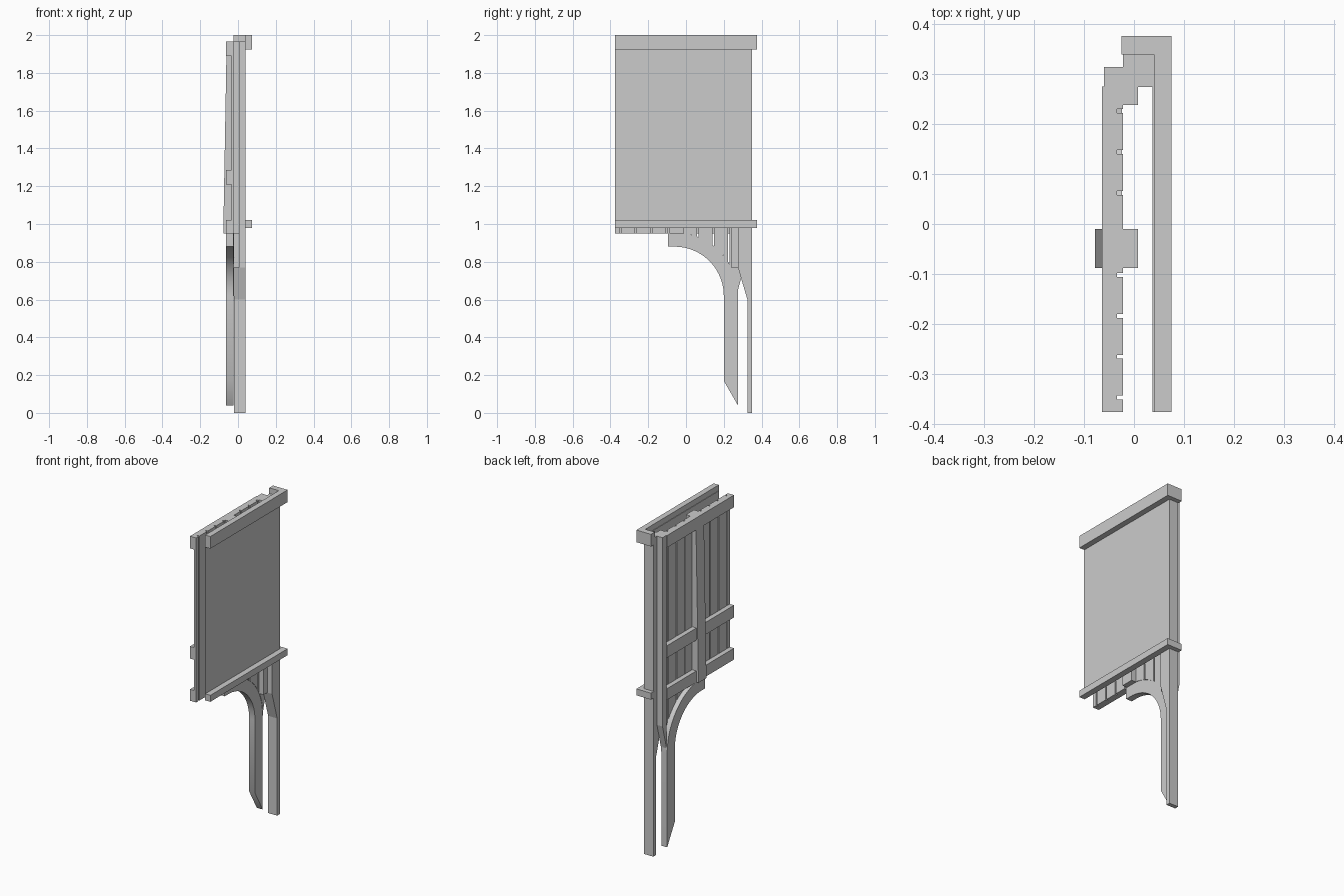
import bpy, bmesh, math

if "Cube" in bpy.data.objects:
    bpy.data.objects.remove(bpy.data.objects["Cube"])

grey = bpy.data.materials.new("plain_grey")
grey.use_nodes = True
grey.diffuse_color = (0.6, 0.6, 0.6, 1)
grey.node_tree.nodes["Principled BSDF"].inputs["Base Color"].default_value = (0.6, 0.6, 0.6, 1)


def finish(name, bm):
    bmesh.ops.recalc_face_normals(bm, faces=bm.faces)
    mesh = bpy.data.meshes.new(name)
    bm.to_mesh(mesh)
    bm.free()
    mesh.materials.append(grey)
    obj = bpy.data.objects.new(name, mesh)
    bpy.context.collection.objects.link(obj)
    return obj


def plate(name, profile, x0, x1):
    """Extrude a (y, z) outline from x0 to x1."""
    bm = bmesh.new()
    face = bm.faces.new([bm.verts.new((x0, y, z)) for y, z in profile])
    ext = bmesh.ops.extrude_face_region(bm, geom=[face])
    for v in ext["geom"]:
        if isinstance(v, bmesh.types.BMVert):
            v.co.x = x1
    return finish(name, bm)


def box(name, x0, x1, y0, y1, z0, z1):
    return plate(name, [(y0, z0), (y1, z0), (y1, z1), (y0, z1)], x0, x1)


FRONT, TOP, BASE = -0.377, 1.965, 0.95
AY, AZ, R_IN, R_OUT = -0.06, 0.62, 0.26, 0.335


def arc(r, steps=20):
    angles = [math.pi / 2 * i / steps for i in range(steps + 1)]
    return [(AY + r * math.cos(a), AZ + r * math.sin(a)) for a in angles]


def arch_top(y):
    """Height of the brace's upper edge at y."""
    return AZ + math.sqrt(max(0, R_OUT ** 2 - max(0, y - AY) ** 2))


# Outer sheet and its trim, which returns round the back corner
box("outer_panel", 0.037, 0.04, FRONT, 0.28, 0.98, TOP)
for label, z0, z1 in (("top", 1.925, 2.0), ("lower", 0.98, 1.02)):
    plan = [(0.04, FRONT), (0.075, FRONT), (0.075, 0.377),
            (-0.025, 0.377), (-0.025, 0.34), (0.04, 0.34)]
    bm = bmesh.new()
    face = bm.faces.new([bm.verts.new((x, y, z0)) for x, y in plan])
    for v in bmesh.ops.extrude_face_region(bm, geom=[face])["geom"]:
        if isinstance(v, bmesh.types.BMVert):
            v.co.z = z1
    finish(label + "_trim", bm)

# Corner posts
plate("back_post", [(0.325, 0), (0.35, 0), (0.35, TOP), (0.275, TOP),
                    (0.275, 0.77), (0.325, 0.6)], -0.022, 0.04)
box("inner_corner_post", -0.023, 0.008, 0.238, 0.276, 0.77, TOP)
plate("pointed_corner_post", [(0.275, 0.65), (0.315, 0.8), (0.315, TOP),
                              (0.275, TOP)], -0.06, -0.021)

# Tapered middle post
middle = box("middle_post", -0.06, 0.008, -0.088, -0.01, BASE, TOP)
for v in middle.data.vertices:
    if v.co.x < 0 and v.co.z < 1:
        v.co.x = -0.078

# Horizontal rails on the boarded side
for label, z0, z1 in (("top", 1.89, TOP), ("middle", 1.21, 1.285), ("bottom", BASE, 1.02)):
    box(label + "_rail", -0.064, -0.034, FRONT, 0.276, z0, z1)

# Upright boards, cut along the brace at the bottom
gap, pitch = 0.004, 0.082
edges = [FRONT] + [-0.02 + pitch * i for i in range(-4, 4)] + [0.276]
for i, (a, b) in enumerate(zip(edges, edges[1:])):
    a, b = a + gap * (i > 0), b - gap * (i < len(edges) - 2)
    bottom = [a + (b - a) * k / 6 for k in range(7)]
    outline = [(y, min(BASE, arch_top(y))) for y in bottom] + [(b, TOP), (a, TOP)]
    plate("upright_board", outline, -0.035, -0.022)

# Curved brace with a slant-cut foot
brace = plate("curved_brace",
              [(0.275, 0.04)] + arc(R_OUT) + [(-0.095, AZ + R_OUT), (-0.095, AZ + R_IN)]
              + arc(R_IN)[::-1] + [(0.2, 0.17)], -0.064, -0.024)
bpy.ops.object.select_all(action="DESELECT")
brace.select_set(True)
bpy.context.view_layer.objects.active = brace
bpy.ops.object.shade_smooth_by_angle(angle=math.radians(30))
